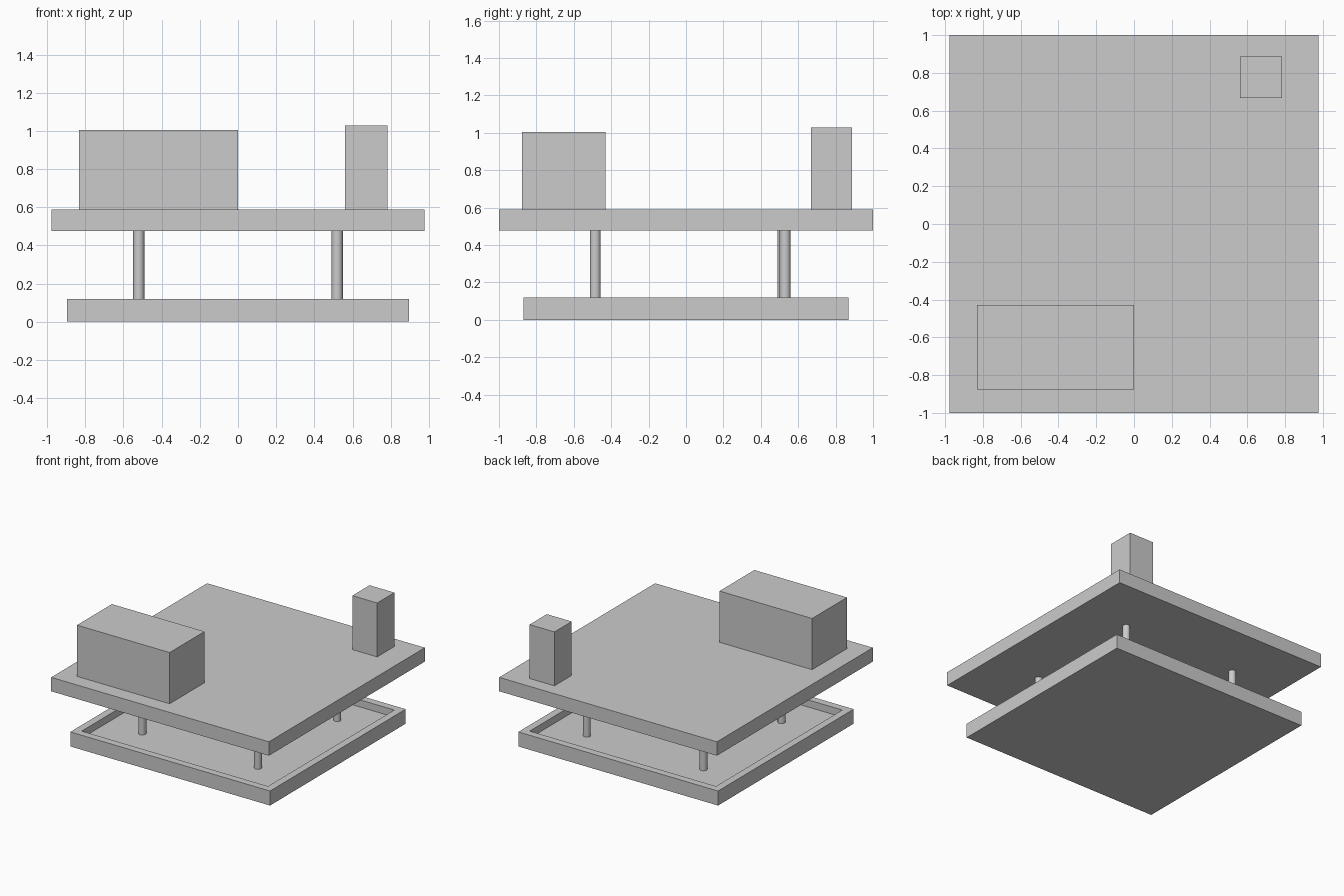
import bpy
import bmesh
from mathutils import Matrix, Vector

if "Cube" in bpy.data.objects:
    bpy.data.objects.remove(bpy.data.objects["Cube"])


def finish(name, bm):
    mesh = bpy.data.meshes.new(name)
    bm.to_mesh(mesh)
    bm.free()
    obj = bpy.data.objects.new(name, mesh)
    bpy.context.collection.objects.link(obj)
    return obj


def box(name, x, y, z):
    """Box from (min, max) pairs on each axis."""
    bm = bmesh.new()
    lo, hi = Vector((x[0], y[0], z[0])), Vector((x[1], y[1], z[1]))
    mat = Matrix.Translation((lo + hi) / 2) @ Matrix.Diagonal((*(hi - lo), 1))
    bmesh.ops.create_cube(bm, size=1, matrix=mat)
    return finish(name, bm)


def post(name, x, y, z0, z1, r):
    bm = bmesh.new()
    bmesh.ops.create_cone(bm, cap_ends=True, segments=32, radius1=r, radius2=r,
                          depth=z1 - z0,
                          matrix=Matrix.Translation((x, y, (z0 + z1) / 2)))
    for f in bm.faces:
        f.smooth = len(f.verts) == 4
    for e in bm.edges:
        e.smooth = all(f.smooth for f in e.link_faces)
    return finish(name, bm)


# Lower tray: floor slab with four rim strips
X, Y, RIM, MID, TOP = 0.897, 0.87, 0.06, 0.06, 0.118
box("tray_floor", (-X, X), (-Y, Y), (0, MID))
box("tray_rim_front", (-X, X), (-Y, -Y + RIM), (MID, TOP))
box("tray_rim_back", (-X, X), (Y - RIM, Y), (MID, TOP))
box("tray_rim_left", (-X, -X + RIM), (-Y + RIM, Y - RIM), (MID, TOP))
box("tray_rim_right", (X - RIM, X), (-Y + RIM, Y - RIM), (MID, TOP))

# Round posts between the two levels
for name, x, y in (("front_left", -0.52, -0.485), ("front_right", 0.52, -0.485),
                   ("back_left", -0.52, 0.518), ("back_right", 0.52, 0.53)):
    post("post_" + name, x, y, MID, 0.476, 0.029)

# Upper deck: two stacked slabs
box("deck_lower", (-0.978, 0.978), (-1, 1), (0.476, 0.532))
box("deck_upper", (-0.978, 0.978), (-1, 1), (0.532, 0.589))

# Blocks standing on the deck
box("wide_block", (-0.832, 0), (-0.877, -0.43), (0.589, 1.005))
box("tower_block", (0.56, 0.783), (0.667, 0.888), (0.589, 1.027))
